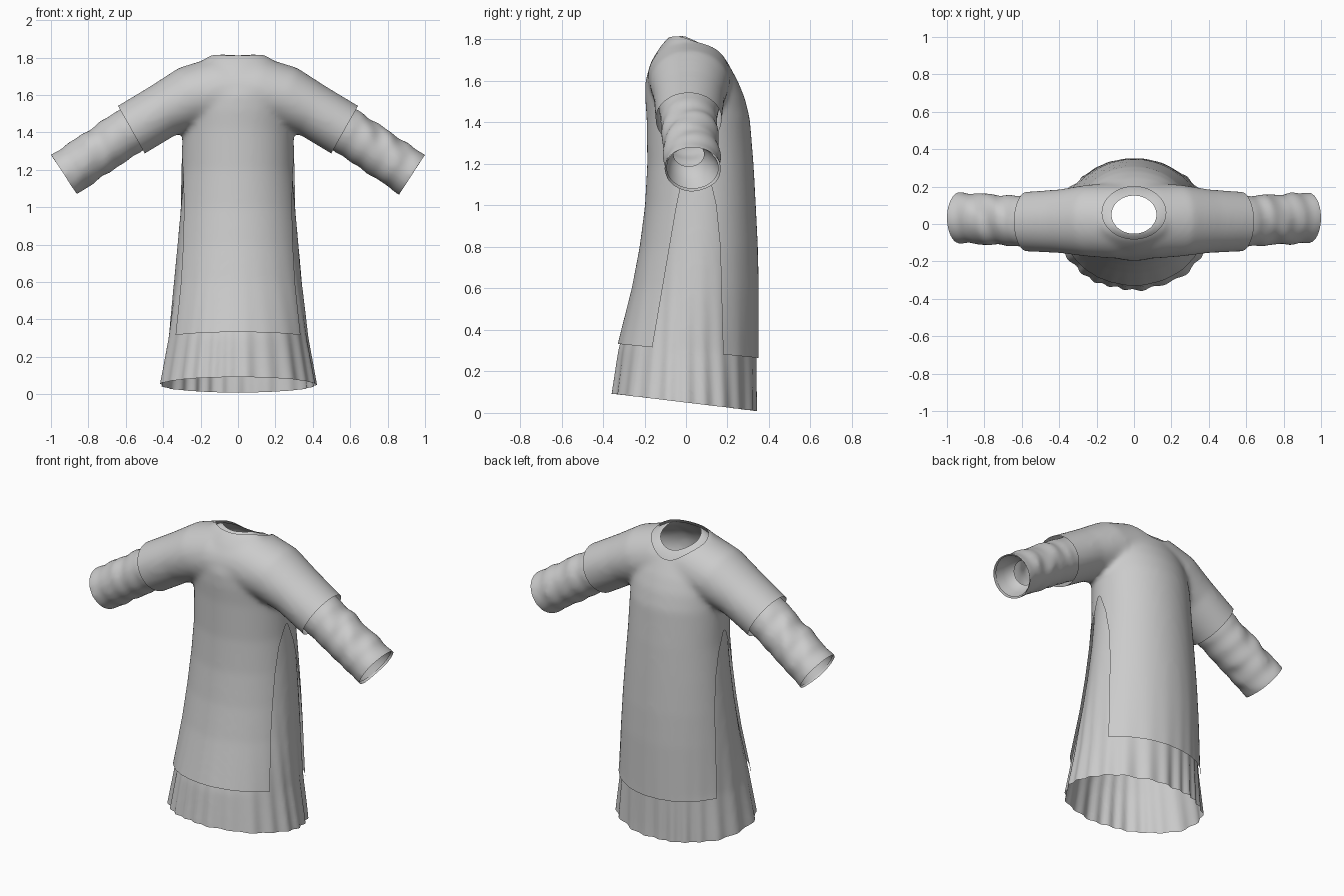
import bpy, bmesh, math
from mathutils import Vector

if "Cube" in bpy.data.objects:
    bpy.data.objects.remove(bpy.data.objects["Cube"])

cloth = bpy.data.materials.new("grey_cloth")
cloth.diffuse_color = (0.6, 0.6, 0.6, 1)
cloth.use_nodes = True
cloth.node_tree.nodes["Principled BSDF"].inputs["Base Color"].default_value = cloth.diffuse_color
N = 48


def interp(table, t):
    """Piecewise linear lookup in a list of (t, value)."""
    if t <= table[0][0]:
        return table[0][1]
    for (a, va), (b, vb) in zip(table, table[1:]):
        if t <= b:
            return va + (vb - va) * (t - a) / (b - a)
    return table[-1][1]


def loft(bm, rings, caps=True):
    rows = [[bm.verts.new(p) for p in ring] for ring in rings]
    for r, s in zip(rows, rows[1:]):
        for i in range(N):
            j = (i + 1) % N
            bm.faces.new((r[i], r[j], s[j], s[i]))
    if caps:
        bm.faces.new(rows[0][::-1])
        bm.faces.new(rows[-1])


def torso_rings(d):
    # z, half width, front y, back y
    sections = [(-0.1, .445, -.385, .355), (0.05, .43, -.372, .352), (0.3, .388, -.338, .352),
                (0.6, .357, -.262, .352), (0.8, .338, -.224, .347), (1.0, .32, -.198, .337),
                (1.2, .303, -.187, .326), (1.42, .297, -.19, .308), (1.52, .295, -.197, .283),
                (1.6, .29, -.196, .25), (1.7, .26, -.165, .195), (1.76, .22, -.128, .145),
                (1.80, .17, -.095, .09), (1.825, .12, -.065, .04)]
    rings = []
    for z, w, f, b in sections:
        w, f, b = w - d, f + d, b - d
        rings.append([Vector((w * math.cos(t), (f + b) / 2 + (b - f) / 2 * math.sin(t),
                              z - (d * .5 if z > 1.7 else 0)))
                      for t in (2 * math.pi * i / N for i in range(N))])
    return rings


def arm_ring(x, y, z, r, ry, ax, az):
    n = math.hypot(ax, az)
    up = Vector((-az / n, 0, ax / n))
    return [Vector((x, y, z)) + up * r * math.sin(t) + Vector((0, ry * math.cos(t), 0))
            for t in (2 * math.pi * i / N for i in range(N))]


def sleeve_rings(d, path):
    """One tube from cuff to cuff; path holds the +x half, centre first."""
    right = [(x, y, z, r - d, ry - d, ax, az) for x, y, z, r, ry, ax, az in path]
    left = [(-x, y, z, r, ry, ax, -az) for x, y, z, r, ry, ax, az in right[:0:-1]]
    return [arm_ring(*p) for p in left + right]


def fuse(name, parts):
    """Blend closed lofts into one smooth skin and return it as a bmesh."""
    bm = bmesh.new()
    for rings in parts:
        loft(bm, rings)
    bmesh.ops.recalc_face_normals(bm, faces=bm.faces)
    me = bpy.data.meshes.new(name)
    bm.to_mesh(me)
    bm.free()
    ob = bpy.data.objects.new(name, me)
    bpy.context.collection.objects.link(ob)
    m = ob.modifiers.new("skin", 'REMESH')
    m.mode, m.voxel_size = 'VOXEL', 0.015
    m = ob.modifiers.new("relax", 'SMOOTH')
    m.factor, m.iterations = 0.5, 12
    dg = bpy.context.evaluated_depsgraph_get()
    res = bmesh.new()
    res.from_object(ob, dg)
    bpy.data.objects.remove(ob)
    return res


def cut(bm, g):
    """Trim the skin along g = 0, keeping the side where g is positive."""
    val = {v: g(v.co) for v in bm.verts}
    new = []
    for e in list(bm.edges):
        a, b = e.verts
        ga, gb = val[a], val[b]
        if (ga < 0) != (gb < 0):
            fac = min(max(ga / (ga - gb), 0.001), 0.999)
            new.append(bmesh.utils.edge_split(e, a, fac)[1])
    bmesh.ops.connect_verts(bm, verts=new)
    bmesh.ops.delete(bm, geom=[v for v, s in val.items() if s < 0], context='VERTS')


def neck(rx, ry, cy):
    return lambda p: (max(math.hypot(p.x / rx, (p.y - cy) / ry) - 1, (1.5 - p.z) * 5))


def cuff(x, z, ax, az):
    # only the arms are trimmed, never the skirt
    return lambda p: 1 if abs(p.x) < .4 or p.z < .9 else (x - abs(p.x)) * ax + (z - p.z) * az


def pleat(bm, amount):
    """Vertical folds that deepen toward the hem."""
    for v in bm.verts:
        if v.co.z < 1.0:
            t = math.atan2(v.co.y, v.co.x)
            wave = math.cos(23 * t + 2 * math.sin(3 * t)) + .6 * math.cos(9 * t + 1)
            k = amount * (1 - v.co.z) ** 2 * wave
            v.co += Vector((math.cos(t), math.sin(t), 0)) * k


def finish(name, bm):
    me = bpy.data.meshes.new(name)
    bm.to_mesh(me)
    bm.free()
    me.materials.clear()
    me.materials.append(cloth)
    ob = bpy.data.objects.new(name, me)
    bpy.context.collection.objects.link(ob)
    for p in me.polygons:
        p.use_smooth = True
        p.material_index = 0
    return ob


# x, y, z, radius, depth radius, axis x, axis z
shoulder = [(0, .015, 1.617, .185, .20, 1, 0), (.10, .015, 1.615, .19, .20, 1, -.2),
            (.25, .018, 1.588, .171, .192, .92, -.39), (.40, .015, 1.517, .147, .17, .87, -.49)]
short = shoulder + [(.57, .013, 1.415, .147, .160, .87, -.49), (.66, .013, 1.364, .147, .160, .87, -.49)]

# Over-tunic with short sleeves, open sides and a round neckline
bm = fuse("tunic", [torso_rings(0), sleeve_rings(0, short)])
front_edge = [(.3, -.165), (1.0, -.045), (1.15, -.012), (1.28, .045)]
back_edge = [(.3, .178), (.8, .165), (1.0, .145), (1.15, .11), (1.28, .055)]
cut(bm, lambda p: p.z - (.30 - .1 * p.y))
cut(bm, lambda p: max(interp(front_edge, p.z) - p.y, p.y - interp(back_edge, p.z), p.z - 1.27))
cut(bm, neck(.17, .14, .06))
cut(bm, cuff(.57, 1.415, .87, -.49))
pleat(bm, .002)
finish("over_tunic", bm)

# Long under-robe with full sleeves
D = .014
long_arm = shoulder + [(.52, .013, 1.443, .140, .155, .87, -.49)]
for i in range(16):
    s = i / 13
    r = .137 + .004 * math.sin(i * 2.1)
    long_arm.append((.57 + .36 * s, .013 + .02 * s, 1.415 - .24 * s, r + .003, r + .013, .83, -.55))
bm = fuse("robe", [torso_rings(D), sleeve_rings(D, long_arm)])
cut(bm, lambda p: p.z - (.05 - .12 * p.y))
cut(bm, neck(.12, .102, .05))
cut(bm, cuff(.93, 1.175, .83, -.55))
pleat(bm, .007)
# Loose wrinkles on the forearms
for v in bm.verts:
    x = abs(v.co.x)
    if x > .6 and v.co.z > .9:
        k = .004 * min(1, (x - .6) * 8) * math.sin(v.co.x * 42 + v.co.y * 22) * min(1, (1.02 - x) * 5)
        v.co.z += k
        v.co.y += k * (1 if v.co.y > .03 else -1)
finish("under_robe", bm)

# Sleeve linings that narrow to the wrist
for side, name in ((1, "right_sleeve_lining"), (-1, "left_sleeve_lining")):
    bm = bmesh.new()
    rings = []
    for depth, r in ((.01, .12), (.07, .105), (.115, .085), (.13, .07)):
        rings.append([Vector((p.x * side, p.y, p.z)) for p in
                      arm_ring(.93 - .83 * depth, .033 - .15 * depth, 1.175 + .55 * depth,
                               r, r * 1.05, .83, -.55)])
    loft(bm, rings, caps=False)
    bmesh.ops.recalc_face_normals(bm, faces=bm.faces)
    finish(name, bm)
